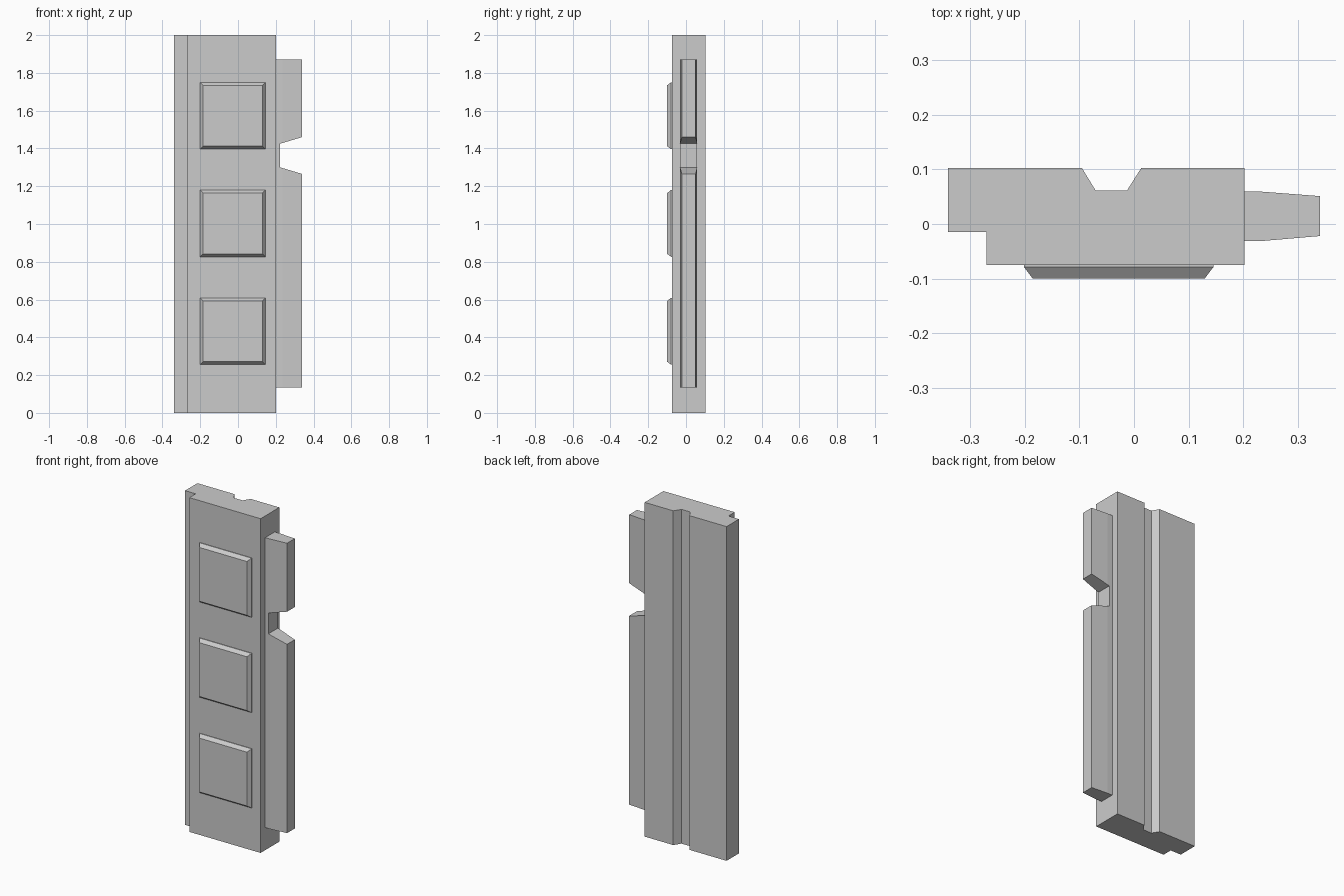
import bpy, bmesh

if "Cube" in bpy.data.objects:
    bpy.data.objects.remove(bpy.data.objects["Cube"])


def loft(name, rings):
    """Closed solid through matching rings of 3D points."""
    bm = bmesh.new()
    loops = [[bm.verts.new(p) for p in ring] for ring in rings]
    n = len(loops[0])
    bm.faces.new(loops[0])
    bm.faces.new(loops[-1])
    for a, b in zip(loops, loops[1:]):
        for i in range(n):
            j = (i + 1) % n
            bm.faces.new((a[i], a[j], b[j], b[i]))
    bmesh.ops.recalc_face_normals(bm, faces=bm.faces)
    mesh = bpy.data.meshes.new(name)
    bm.to_mesh(mesh)
    bm.free()
    obj = bpy.data.objects.new(name, mesh)
    bpy.context.collection.objects.link(obj)
    return obj


def upright(name, profile, z0, z1):
    return loft(name, [[(x, y, z) for x, y in profile] for z in (z0, z1)])


# Main slab: stepped left edge and a tapered groove down the back
upright("slab", [(-0.34, 0.102), (-0.34, -0.015), (-0.27, -0.015), (-0.27, -0.075),
                 (0.202, -0.075), (0.202, 0.102), (0.013, 0.102), (-0.013, 0.061),
                 (-0.07, 0.061), (-0.095, 0.102)], 0, 2)

# Tapered tongue on the right edge
tongue = upright("tongue", [(0.202, -0.031), (0.235, -0.031), (0.34, -0.022),
                            (0.34, 0.051), (0.235, 0.059), (0.202, 0.059)], 0.135, 1.87)

# Flared notch cut through the tongue
notch = [(0.223, 1.30), (0.44, 1.235), (0.44, 1.49), (0.223, 1.425)]
cutter = loft("notch_cutter", [[(x, y, z) for x, z in notch] for y in (-0.2, 0.2)])
cutter.hide_render = True
cut = tongue.modifiers.new("notch", "BOOLEAN")
cut.operation = "DIFFERENCE"
cut.solver = "EXACT"
cut.object = cutter
bpy.context.view_layer.objects.active = tongue
bpy.ops.object.modifier_apply(modifier=cut.name)
bpy.data.objects.remove(cutter)

# Three raised square panels with chamfered rims
for i, cz in enumerate((0.432, 1.003, 1.573)):
    rings = []
    for y, inset in ((-0.07, 0), (-0.079, 0), (-0.10, 0.016)):
        hx, hz = 0.173 - inset, 0.177 - inset
        rings.append([(-0.028 + sx * hx, y, cz + sz * hz)
                      for sx, sz in ((-1, -1), (1, -1), (1, 1), (-1, 1))])
    loft(f"front_panel_{i + 1}", rings)
